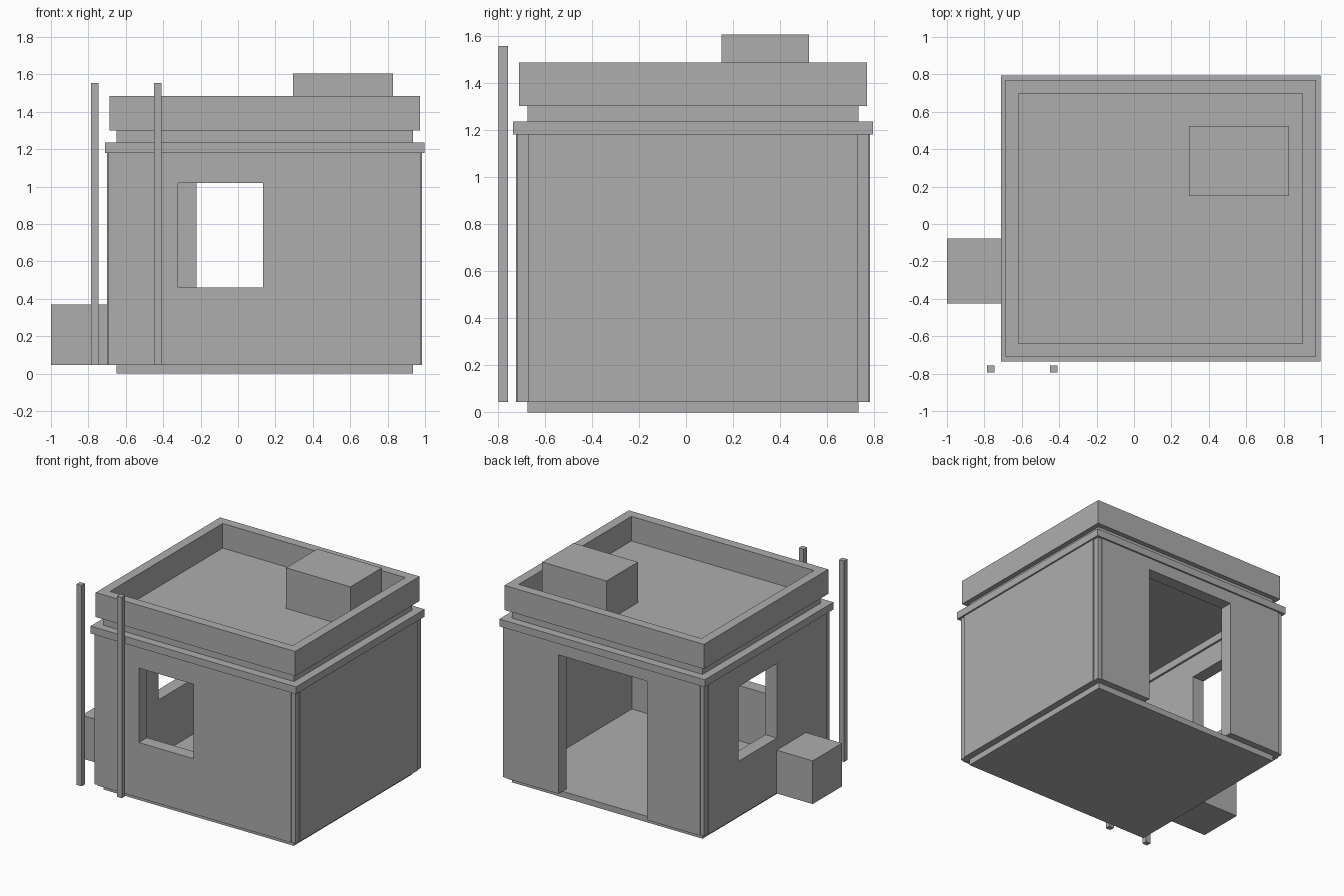
import bpy, bmesh

if "Cube" in bpy.data.objects:
    bpy.data.objects.remove(bpy.data.objects["Cube"])

GREY = bpy.data.materials.new("plain_grey")
GREY.diffuse_color = (0.42, 0.42, 0.42, 1)
GREY.use_nodes = True
GREY.node_tree.nodes["Principled BSDF"].inputs["Base Color"].default_value = GREY.diffuse_color

# Maps (plane a, plane b, depth) to x, y, z for each extrusion axis
PLACE = {'x': lambda a, b, d: (d, a, b),
         'y': lambda a, b, d: (a, d, b),
         'z': lambda a, b, d: (a, b, d)}


def finish(name, bm):
    bmesh.ops.recalc_face_normals(bm, faces=bm.faces[:])
    mesh = bpy.data.meshes.new(name)
    bm.to_mesh(mesh)
    bm.free()
    mesh.materials.append(GREY)
    bpy.context.collection.objects.link(bpy.data.objects.new(name, mesh))


def rect(a0, a1, b0, b1):
    return [(a0, b0), (a1, b0), (a1, b1), (a0, b1)]


def loops(bm, outline, lo, hi, axis):
    """Two matching vertex loops joined by side faces."""
    low, high = ([bm.verts.new(PLACE[axis](a, b, d)) for a, b in outline]
                 for d in (lo, hi))
    n = len(outline)
    for i in range(n):
        j = (i + 1) % n
        bm.faces.new((low[i], low[j], high[j], high[i]))
    return low, high


def prism(name, outline, lo, hi, axis='z'):
    bm = bmesh.new()
    for loop in loops(bm, outline, lo, hi, axis):
        bm.faces.new(loop)
    finish(name, bm)


def frame(name, outer, inner, lo, hi, axis='z'):
    """Rectangular plate with a rectangular opening."""
    bm = bmesh.new()
    pairs = zip(loops(bm, outer, lo, hi, axis), loops(bm, inner, lo, hi, axis))
    for out, inn in pairs:
        for i in range(4):
            j = (i + 1) % 4
            bm.faces.new((out[i], out[j], inn[j], inn[i]))
    finish(name, bm)


# Main dimensions: wall outer faces, wall thickness and heights
X0, X1, Y0, Y1 = -0.70, 0.985, -0.722, 0.782
T = 0.096
Z0, Z1 = 0.045, 1.18
END_X, END_Y = 0.038, 0.052      # wall ends stop short of the corners


def inset(d):
    return rect(X0 + d, X1 - d, Y0 + d, Y1 - d)


# Foundation
prism("foundation", inset(0.05), 0, Z0)

# Walls with openings
xa, xb, ya, yb = X0 + END_X, X1 - END_X, Y0 + END_Y, Y1 - END_Y
frame("front_wall", rect(xa, xb, Z0, Z1), rect(-0.32, 0.135, 0.46, 1.02),
      Y0, Y0 + T, 'y')
frame("left_wall", rect(ya, yb, Z0, Z1), rect(-0.08, 0.376, 0.46, 1.02),
      X0, X0 + T, 'x')
prism("right_wall", rect(ya, yb, Z0, Z1), X1 - T, X1, 'x')
d0, d1, top = -0.223, 0.515, 1.09
prism("back_wall_with_doorway",
      [(xa, Z0), (d0, Z0), (d0, top), (d1, top), (d1, Z0),
       (xb, Z0), (xb, Z1), (xa, Z1)], Y1 - T, Y1, 'y')

# Slightly recessed corner posts
for side, px in (("left", X0 + 0.007), ("right", X1 - 0.087)):
    for end, py in (("front", Y0 + 0.007), ("back", Y1 - 0.087)):
        prism(f"{end}_{side}_corner_post",
              rect(px, px + 0.08, py, py + 0.08), Z0, Z1)

# Cornice, roof slab and parapet
frame("cornice", inset(-0.012), inset(0.112), Z1, 1.235)
prism("roof_slab", inset(0.05), 1.235, 1.30)
frame("parapet", inset(0.013), inset(0.083), 1.30, 1.485)

# Boxes on the roof and beside the left wall
prism("roof_box", rect(0.295, 0.83, 0.15, 0.523), 1.30, 1.605)
prism("side_box", rect(-1.0, X0, -0.425, -0.077), Z0, 0.37)

# Front poles
for name, x in (("outer_pole", -0.785), ("inner_pole", -0.45)):
    prism(name, rect(x, x + 0.04, -0.795, -0.756), Z0, 1.555)
